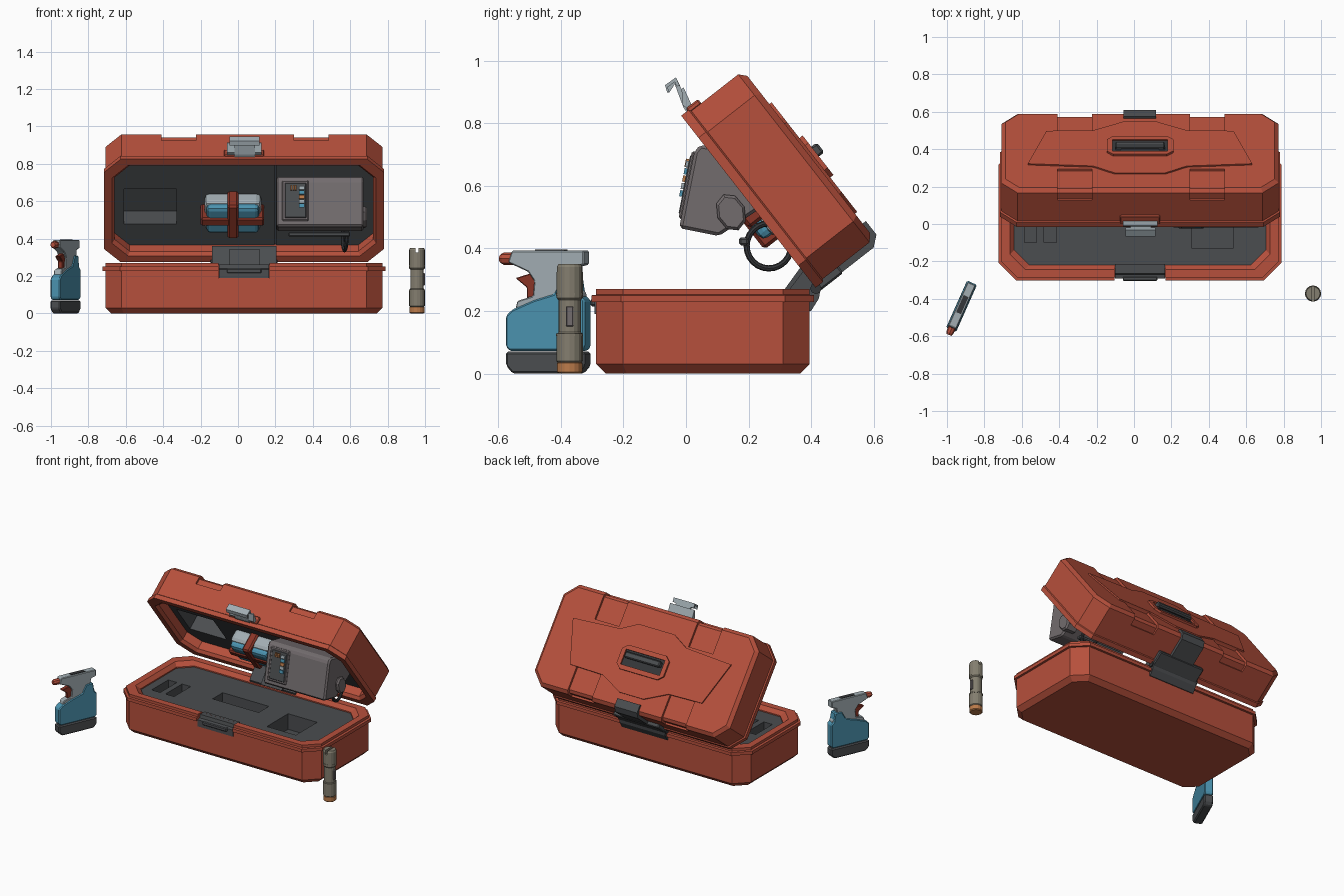
import bpy, bmesh, math
from mathutils import Matrix, Vector

if "Cube" in bpy.data.objects:
    bpy.data.objects.remove(bpy.data.objects["Cube"])

I = Matrix.Identity(4)

def mat(name, r, g, b):
    m = bpy.data.materials.new(name)
    m.diffuse_color = (r, g, b, 1)
    m.use_nodes = True
    m.node_tree.nodes["Principled BSDF"].inputs["Base Color"].default_value = m.diffuse_color
    return m

RED = mat("red", .47, .08, .045)
DKRED = mat("dark_red", .25, .035, .02)
BLUE = mat("blue", .07, .29, .43)
PALE = mat("pale_metal", .36, .42, .45)
FOAM = mat("foam", .07, .075, .08)
DARK = mat("dark", .035, .037, .04)
CASE = mat("case_grey", .17, .15, .155)
TAN = mat("tan", .23, .21, .16)
ORANGE = mat("orange", .5, .2, .07)

def finish(name, bm, m, M=I, bevel=0, seg=1):
    if bevel:
        bmesh.ops.bevel(bm, geom=bm.edges[:], offset=bevel, segments=seg, affect='EDGES', profile=.5)
    bm.transform(M)
    bmesh.ops.recalc_face_normals(bm, faces=bm.faces[:])
    me = bpy.data.meshes.new(name)
    bm.to_mesh(me)
    bm.free()
    ob = bpy.data.objects.new(name, me)
    bpy.context.collection.objects.link(ob)
    if m:
        me.materials.append(m)
    return ob

def loft(name, rings, m, M=I):
    """Skin a list of 3D rings and cap both ends."""
    bm = bmesh.new()
    vs = [[bm.verts.new(p) for p in r] for r in rings]
    n = len(vs[0])
    for a, b in zip(vs, vs[1:]):
        for i in range(n):
            bm.faces.new((a[i], a[(i + 1) % n], b[(i + 1) % n], b[i]))
    bm.faces.new(vs[0])
    bm.faces.new(vs[-1])
    return finish(name, bm, m, M)

def prism(name, pts, axis, a, b, m, M=I, bevel=0, seg=1):
    """Extrude a profile along x (points are y,z) or z (points are x,y)."""
    f = (lambda p, t: (t, p[0], p[1])) if axis == 'x' else (lambda p, t: (p[0], p[1], t))
    bm = bmesh.new()
    face = bm.faces.new([bm.verts.new(f(p, a)) for p in pts])
    r = bmesh.ops.extrude_face_region(bm, geom=[face])
    d = Vector(f((0, 0), b - a))
    bmesh.ops.translate(bm, vec=d, verts=[v for v in r['geom'] if isinstance(v, bmesh.types.BMVert)])
    return finish(name, bm, m, M, bevel, seg)

def box(name, x0, x1, y0, y1, z0, z1, m, M=I, bevel=0, seg=1):
    return prism(name, [(x0, y0), (x1, y0), (x1, y1), (x0, y1)], 'z', z0, z1, m, M, bevel, seg)

def turned(name, prof, m, M=I, n=16):
    rings = [[(r * math.cos(2 * math.pi * i / n), r * math.sin(2 * math.pi * i / n), z)
              for i in range(n)] for r, z in prof]
    return loft(name, rings, m, M)

def cut(ob, *cutters):
    bpy.context.view_layer.objects.active = ob
    for c in cutters:
        mod = ob.modifiers.new("cut", 'BOOLEAN')
        mod.operation, mod.object = 'DIFFERENCE', c
        bpy.ops.object.modifier_apply(modifier=mod.name)
        bpy.data.objects.remove(c)

def octa(d, z, yc, c=None):
    """Chamfered rectangle of the toolbox, offset outward by d."""
    X, Y = .741 + d, .341 + d
    c = .085 + .586 * d if c is None else c
    pts = [(X - c, -Y), (X, c - Y), (X, Y - c), (X - c, Y)]
    pts += [(-x, y) for x, y in reversed(pts)]
    return [(x + .032, y + yc, z) for x, y in pts]

# Base tub with rim and lip
YB = .054
base = loft("base_tub", [octa(*r) for r in (
    (-.03, 0, YB), (0, .03, YB), (0, .228, YB), (.015, .228, YB), (.015, .25, YB),
    (0, .252, YB), (0, .27, YB), (-.045, .27, YB, .08), (-.068, .245, YB, .08), (-.068, .1, YB, .08))], RED)
cut(base, box("cutter", -.104, .168, -.4, -.235, .188, .3, None))
foam = loft("base_foam", [octa(-.066, .09, YB, .08), octa(-.066, .237, YB, .08)], FOAM)
cut(foam, *[box("cutter", x0, x1, y0, y1, .13, .3, None) for x0, x1, y0, y1 in (
    (-.585, -.52, -.1, .08), (-.48, -.415, -.1, .08), (-.2, .15, .01, .12), (.31, .53, -.13, .1))])

# Front catch plate
prism("catch_plate", [(-.292, .19), (-.235, .19), (-.215, .262), (-.265, .262), (-.27, .24), (-.292, .235)],
      'x', -.102, .166, FOAM)
box("catch_bar", -.06, .125, -.305, -.28, .215, .24, FOAM, I, .005)

# Lid, built flat in its own frame and tipped open
L = Matrix.Translation((0, -.016, .825)) @ Matrix.Rotation(math.radians(-52), 4, 'X')
YL = .35
lid = loft("lid", [octa(*r) for r in (
    (-.05, .2, YL, .08), (-.05, .02, YL, .08), (-.035, 0, YL, .085), (.008, 0, YL), (.008, .03, YL),
    (0, .035, YL), (0, .225, YL), (-.022, .245, YL))], RED, L)
notch = [(-.02, .175), (.022, .175), (.022, .215), (.04, .23), (.19, .23), (.2, .3), (-.02, .3)]
for x0 in (-.41, .30):
    cut(lid, prism("cutter", notch, 'x', x0, x0 + .185, None, L),
        prism("cutter", [(.7 - u, w) for u, w in notch], 'x', x0, x0 + .185, None, L))
half = [(.135, .145), (.25, .205), (.6, .225), (.5, .51), (.25, .515), (.09, .59)]
prism("lid_raised_panel", [(.032 + x, u) for x, u in half] + [(.032 - x, u) for x, u in reversed(half)],
      'z', .24, .254, RED, L)

# Carry handle with its frame
frame = prism("handle_frame", [(-.145, .32), (-.11, .29), (.175, .29), (.21, .32), (.21, .42), (.175, .45),
                               (-.11, .45), (-.145, .42)], 'z', .25, .267, RED, L)
cut(frame, box("cutter", -.115, .18, .32, .42, .256, .3, None, L))
prism("handle_floor", [(-.115, .32), (.18, .32), (.18, .42), (-.115, .42)], 'z', .25, .2575, DARK, L)
box("handle_bar", -.1, .165, .335, .375, .262, .289, FOAM, L, .007)
for x in (-.1, .135):
    box("handle_post", x, x + .03, .34, .37, .25, .27, FOAM, L)

# Lid foam and its pocket
lfoam = loft("lid_foam", [octa(-.048, .075, YL, .08), octa(-.048, .205, YL, .08)], FOAM, L)
cut(lfoam, box("cutter", -.61, -.33, .26, .5, 0, .19, None, L),
    box("cutter", .196, .202, .04, .66, 0, .085, None, L))

# Hinge strap over the back of the lid
prism("hinge_strap", [(.68, .0), (.712, .0), (.712, .225), (.685, .258), (.63, .258), (.63, .24), (.68, .22)],
      'x', -.055, .117, FOAM, L)
box("hinge_strap_foot", -.14, .205, .68, .716, -.005, .1, FOAM, L, .006)
prism("hinge_block", [(.325, .262), (.40, .36), (.435, .30), (.425, .24), (.40, .2), (.35, .2)],
      'x', -.14, .205, FOAM)
prism("hinge_block_inner", [(.31, .262), (.37, .345), (.40, .345), (.40, .25), (.33, .25)],
      'x', -.045, .115, FOAM)
turned("hinge_pin", [(.018, -.18), (.018, .18)], DARK,
       Matrix.Translation((.032, .415, .272)) @ Matrix.Rotation(math.pi / 2, 4, 'Y'), 8)

# Swing latch at the lid front
prism("latch_arm", [(.01, .825), (-.008, .85), (-.036, .925), (-.058, .908), (-.06, .915), (-.054, .897),
                    (-.067, .922), (-.032, .947), (.014, .85)], 'x', -.02, .09, PALE)
prism("latch_hook", [(-.067, .922), (-.032, .947), (-.02, .92), (-.03, .918), (-.036, .932), (-.058, .916),
                     (-.054, .898), (-.06, .898)], 'x', -.045, .115, PALE)
prism("latch_plate", [(.022, .83), (-.012, .86), (-.014, .91), (-.008, .915), (.022, .85)], 'x', -.058, .126, PALE)
box("latch_mount", -.075, .14, -.008, .012, .025, .075, RED, L, .005)

# Blue case strapped into the lid
box("blue_case_shell", -.18, .125, .29, .49, -.012, .09, PALE, L, .028, 2)
box("blue_case_front", -.168, .113, .302, .478, -.042, .03, BLUE, L, .022, 2)
box("strap_across", -.2, .14, .365, .42, -.05, .09, DKRED, L, .01)
box("strap_down", -.056, .002, .278, .502, -.054, .09, DKRED, L, .01)

# Instrument box on the right
D = Matrix.Translation((0, -.022, .465)) @ Matrix.Rotation(math.radians(-11.3), 4, 'X')
prism("instrument_box", [(0, 0), (.13, 0), (.26, .13), (.26, .275), (.015, .275), (0, .25)],
      'x', .205, .672, CASE, D, .01)
box("instrument_panel", .235, .378, -.008, .02, .03, .25, CASE, D, .006)
box("instrument_screen", .25, .365, -.011, .01, .045, .235, FOAM, D, .003)
for i in range(5):
    box("indicator_light", .325, .355, -.02, 0, .1 + i * .024, .12 + i * .024,
        (BLUE, PALE, ORANGE)[i % 3], D)
for i in range(3):
    box("instrument_switch", .28 + i * .013, .288 + i * .013, -.022, 0, .195, .222, ORANGE, D)
turned("instrument_port", [(.062, -.06), (.062, .008), (.052, .018)], CASE,
       Matrix.Translation((.672, .144, .515)) @ Matrix.Rotation(math.pi / 2, 4, 'Y')
       @ Matrix.Rotation(math.pi / 8, 4, 'Z') @ Matrix.Diagonal((1, .75, 1, 1)), 8)
box("instrument_rail", .27, .6, .17, .2, .41, .435, FOAM, I, .006)

# Cable loop hanging below the instrument
bpy.ops.mesh.primitive_torus_add(major_radius=.072, minor_radius=.01, major_segments=24, minor_segments=8,
                                 location=(.57, .265, .408), rotation=(0, math.pi / 2, .15))
bpy.context.object.name = "cable_loop"
bpy.context.object.data.materials.append(DARK)

# Spray tool at the left
S = Matrix.Translation((-.922, -.44, 0)) @ Matrix.Rotation(math.radians(-24), 4, 'Z')
prism("sprayer_base", [(-.115, 0), (.115, 0), (.138, .025), (.138, .07), (-.138, .07), (-.138, .025)],
      'x', -.029, .029, FOAM, S, .007)
prism("sprayer_tank", [(-.125, .072), (.125, .072), (.138, .085), (.138, .235), (.12, .25), (.11, .31), (.06, .31),
                       (.03, .255), (-.04, .235), (-.115, .205), (-.138, .185), (-.138, .085)],
      'x', -.028, .028, BLUE, S, .006)
prism("sprayer_head", [(-.132, .355), (-.118, .393), (.133, .393), (.133, .348), (.1, .34), (.09, .3), (.125, .255),
                       (.125, .2), (-.11, .19), (-.1, .232), (-.045, .248), (-.04, .295), (-.062, .325)],
      'x', -.023, .023, PALE, S, .004)
prism("sprayer_trigger", [(-.11, .305), (-.04, .325), (-.035, .245), (-.07, .24), (-.07, .275)],
      'x', -.014, .014, DKRED, S, .003)
turned("sprayer_nozzle", [(.02, 0), (.02, .03), (.014, .042)], RED,
       S @ Matrix.Translation((0, -.125, .367)) @ Matrix.Rotation(math.pi / 2, 4, 'X'), 8)
box("sprayer_top_inset", -.014, .014, -.04, .06, .385, .396, DARK, S)

# Torch standing at the right
T = Matrix.Translation((.957, -.372, 0))
torch = turned("torch_body", [(.036, .033), (.042, .04), (.042, .125), (.036, .132), (.036, .235), (.042, .242),
                              (.042, .34), (.037, .35)], TAN, T)
cut(torch, box("cutter", -.008, .008, -.06, .06, .325, .36, None, T))
turned("torch_cap", [(.035, 0), (.041, .005), (.041, .033), (.036, .036)], ORANGE, T)
for z in (.12, .25):
    turned("torch_ring", [(.0432, z), (.0432, z + .008)], TAN, T)
box("torch_button", .03, .042, -.012, .012, .15, .215, CASE, T, .003)
